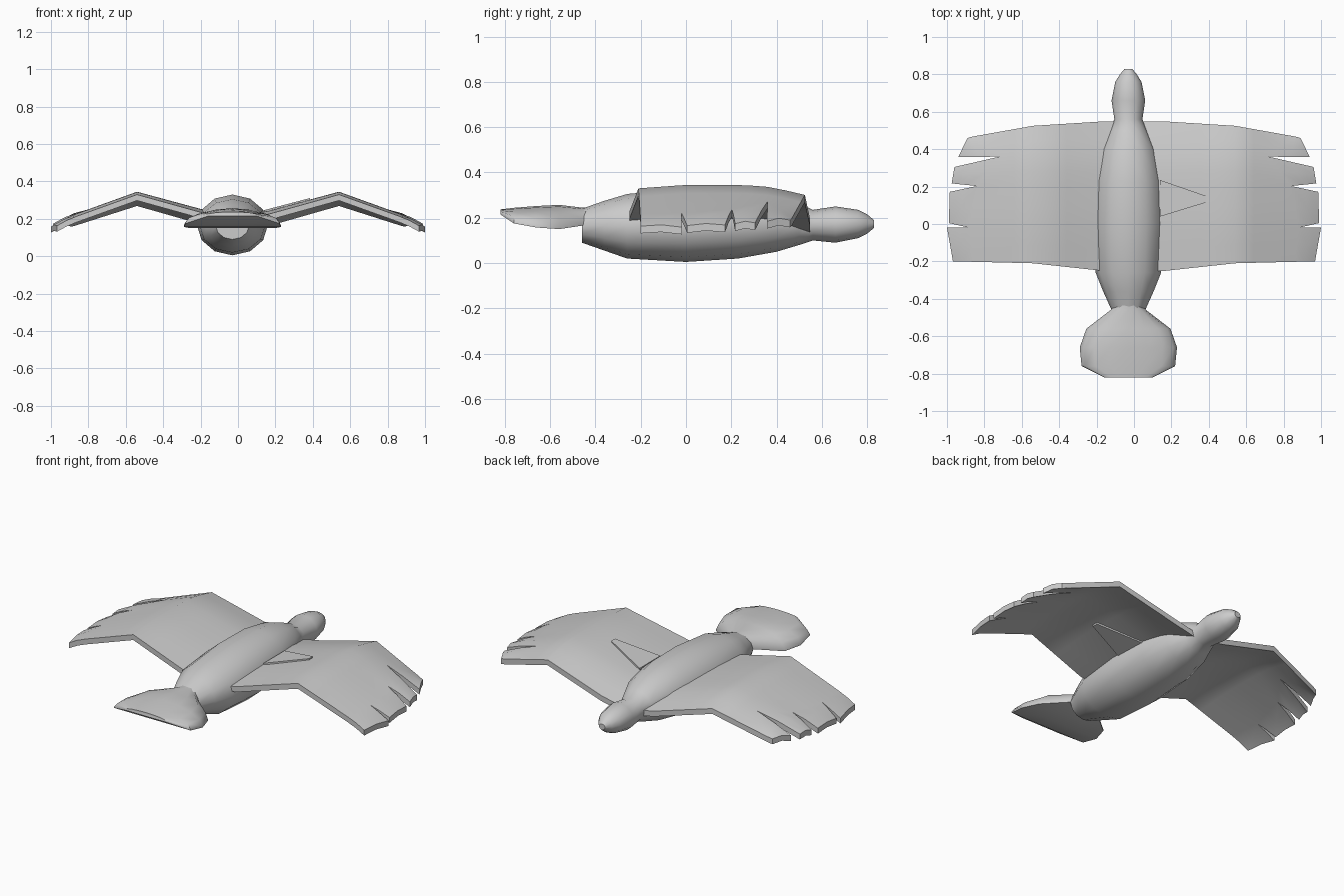
import bpy, bmesh, math

if "Cube" in bpy.data.objects:
    bpy.data.objects.remove(bpy.data.objects["Cube"])

grey = bpy.data.materials.new("feather_grey")
grey.diffuse_color = (0.6, 0.6, 0.6, 1)
grey.use_nodes = True
grey.node_tree.nodes["Principled BSDF"].inputs["Base Color"].default_value = grey.diffuse_color
CX = -0.03  # body centre line


def lerp(table, t):
    """Piecewise linear lookup in an ascending table."""
    if t <= table[0][0]:
        return table[0][1]
    for (a, u), (b, v) in zip(table, table[1:]):
        if t <= b:
            return u + (v - u) * (t - a) / (b - a)
    return table[-1][1]


def finish(bm, name, angle):
    bmesh.ops.remove_doubles(bm, verts=bm.verts, dist=0.0005)
    bmesh.ops.recalc_face_normals(bm, faces=bm.faces)
    me = bpy.data.meshes.new(name)
    bm.to_mesh(me)
    bm.free()
    me.materials.append(grey)
    ob = bpy.data.objects.new(name, me)
    bpy.context.collection.objects.link(ob)
    bpy.ops.object.select_all(action='DESELECT')
    bpy.context.view_layer.objects.active = ob
    ob.select_set(True)
    bpy.ops.object.shade_smooth_by_angle(angle=math.radians(angle))
    return ob


def loft(rings, name, angle=50):
    """Skin closed rings of points and cap both ends."""
    bm = bmesh.new()
    loops = [[bm.verts.new(p) for p in r] for r in rings]
    n = len(loops[0])
    for a, b in zip(loops, loops[1:]):
        for i in range(n):
            bm.faces.new((a[i], a[(i + 1) % n], b[(i + 1) % n], b[i]))
    bm.faces.new(loops[0])
    bm.faces.new(loops[-1][::-1])
    return finish(bm, name, angle)


# Body, neck and head: y, bottom, top, half width
stations = [(-0.46, 0.09, 0.24, 0.09), (-0.36, 0.055, 0.275, 0.135),
            (-0.26, 0.02, 0.305, 0.175), (0.0, 0.005, 0.33, 0.19),
            (0.23, 0.02, 0.33, 0.18), (0.40, 0.05, 0.305, 0.145),
            (0.50, 0.08, 0.265, 0.10), (0.56, 0.10, 0.235, 0.075),
            (0.66, 0.09, 0.25, 0.09), (0.76, 0.11, 0.235, 0.07),
            (0.80, 0.13, 0.215, 0.045), (0.83, 0.155, 0.19, 0.02)]
rings = []
for y, lo, hi, w in stations:
    rings.append([(CX + w * math.cos(k * math.pi / 6), y,
                   (lo + hi) / 2 + (hi - lo) / 2 * math.sin(k * math.pi / 6))
                  for k in range(12)])
loft(rings, "body")

# Domed fan tail: y, half width, edge height, crown height
tail = [(-0.40, 0.06, 0.18, 0.25), (-0.46, 0.095, 0.165, 0.245),
        (-0.56, 0.225, 0.15, 0.257), (-0.66, 0.26, 0.157, 0.252),
        (-0.76, 0.25, 0.175, 0.244), (-0.82, 0.13, 0.215, 0.237)]
rings = []
for y, w, lo, hi in tail:
    top = [(CX + w * math.cos(k * math.pi / 8), y,
            lo + 0.008 + (hi - lo - 0.008) * math.sin(k * math.pi / 8)) for k in range(9)]
    under = [(CX + w * f, y, lo) for f in (-1, -0.4, 0.4, 1)]
    rings.append(top + under)
loft(rings, "tail", 40)

# Wing height across the span and droop along the chord
SPAN = [(0, 0.21), (0.17, 0.245), (0.54, 0.345), (0.9, 0.215), (1.0, 0.16)]
DROOP = [(-0.25, 0.018), (0.0, 0.0), (0.25, 0.0), (0.38, 0.01), (0.55, 0.05)]


def wing_z(x, y):
    return lerp(SPAN, x) - lerp(DROOP, y)


# Lines running along the span: y by x, and the x where the feathers split
LINES = [([(0.17, 0.548), (0.54, 0.525), (0.86, 0.468)], 0.86),
         ([(0, 0.36)], 0.72), ([(0, 0.203)], 0.84), ([(0, -0.02)], 0.88),
         ([(0.17, -0.25), (0.54, -0.21), (0.86, -0.202)], 0.86)]
# Feather tips: front and rear corner
TIPS = [((0.89, 0.46), (0.94, 0.358)), ((0.96, 0.305), (0.975, 0.217)),
        ((0.985, 0.172), (0.99, 0.005)), ((1.0, -0.018), (0.968, -0.2))]
INNER = (0.0, 0.17, 0.36, 0.54, 0.64)


def edge(line, tip):
    """Points from the wing root to one corner of a feather tip."""
    table, split = line
    pts = [(x, lerp(table, x)) for x in INNER]
    s = (split, lerp(table, split))
    mid = ((s[0] + tip[0]) / 2, (s[1] + tip[1]) / 2)
    return pts + [s, mid, tip]


def solid_sheet(bm, name, side, thick, angle=35):
    """Turn a sheet into a solid of vertical thickness below its surface."""
    bmesh.ops.remove_doubles(bm, verts=bm.verts, dist=0.0005)
    geo = bmesh.ops.extrude_face_region(bm, geom=bm.faces[:], use_keep_orig=True)
    for v in [g for g in geo["geom"] if isinstance(g, bmesh.types.BMVert)]:
        v.co.z -= thick
    for v in bm.verts:
        v.co.x *= side
    return finish(bm, name, angle)


for side, label in ((1, "right"), (-1, "left")):
    bm = bmesh.new()
    for i, (front, rear) in enumerate(TIPS):
        a, c = edge(LINES[i], front), edge(LINES[i + 1], rear)
        # middle row gives each feather a slight crown
        b = [((p[0] + q[0]) / 2, (p[1] + q[1]) / 2) for p, q in zip(a, c)]
        rows = [[bm.verts.new((x, y, wing_z(x, y))) for x, y in r] for r in (a, b, c)]
        for v in rows[1][6:]:
            v.co.z += 0.008
        for r, s in zip(rows, rows[1:]):
            for k in range(len(r) - 1):
                bm.faces.new((r[k], s[k], s[k + 1], r[k + 1]))
    solid_sheet(bm, label + "_wing", side, 0.032)

# Pointed flap at the root of the right wing, standing proud on both sides
bm = bmesh.new()
flap = [(0.14, 0.235), (0.385, 0.15), (0.385, 0.115), (0.14, 0.04)]
bm.faces.new([bm.verts.new((x, y, wing_z(x, y) + 0.008)) for x, y in flap])
solid_sheet(bm, "wing_root_flap", 1, 0.05)
